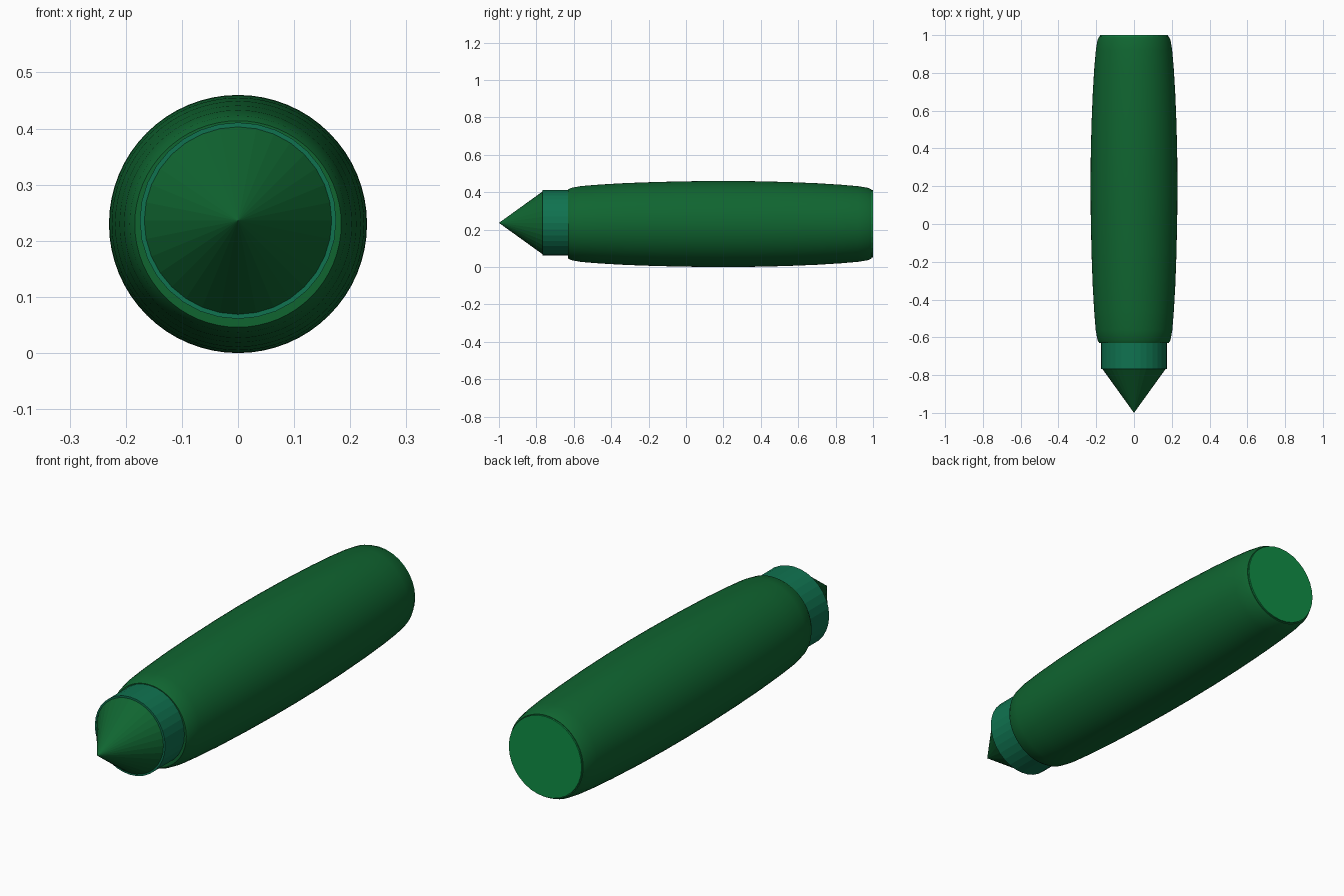
import bpy, bmesh, math

if "Cube" in bpy.data.objects:
    bpy.data.objects.remove(bpy.data.objects["Cube"])


def material(name, rgb):
    mat = bpy.data.materials.new(name)
    mat.diffuse_color = (*rgb, 1)
    mat.use_nodes = True
    mat.node_tree.nodes["Principled BSDF"].inputs["Base Color"].default_value = mat.diffuse_color
    return mat


def lathe(name, profile, centre_z, sides, mat, smooth_angle):
    """Revolve (y, radius) points around a lengthwise axis, capping open ends."""
    bm = bmesh.new()
    rings = []
    for y, r in profile:
        if r == 0:
            rings.append([bm.verts.new((0, y, centre_z))])
            continue
        rings.append([bm.verts.new((r * math.cos(a), y, centre_z + r * math.sin(a)))
                      for a in (2 * math.pi * i / sides for i in range(sides))])
    for a, b in zip(rings, rings[1:]):
        for i in range(sides):
            j = (i + 1) % sides
            if len(a) == 1:
                bm.faces.new((a[0], b[i], b[j]))
            else:
                bm.faces.new((a[i], a[j], b[j], b[i]))
    for ring in (rings[0], rings[-1]):
        if len(ring) > 1:
            bm.faces.new(ring)
    bmesh.ops.recalc_face_normals(bm, faces=bm.faces)
    mesh = bpy.data.meshes.new(name)
    bm.to_mesh(mesh)
    bm.free()
    mesh.materials.append(mat)
    obj = bpy.data.objects.new(name, mesh)
    bpy.context.collection.objects.link(obj)
    bpy.ops.object.select_all(action='DESELECT')
    obj.select_set(True)
    bpy.context.view_layer.objects.active = obj
    if smooth_angle:
        bpy.ops.object.shade_smooth_by_angle(angle=math.radians(smooth_angle))
    return obj


dark_green = material("dark_green", (0.005, 0.13, 0.03))
teal_green = material("teal_green", (0.005, 0.17, 0.08))
bright_green = material("bright_green", (0.005, 0.27, 0.06))

# Barrel: gently bulging body with softened ends
lathe("barrel", [(-0.63, 0.184), (-0.615, 0.193), (-0.56, 0.203), (-0.46, 0.211),
                 (-0.32, 0.219), (-0.15, 0.225), (0.05, 0.229), (0.2, 0.23),
                 (0.35, 0.229), (0.53, 0.225), (0.7, 0.218), (0.83, 0.21),
                 (0.92, 0.202), (0.975, 0.193), (0.993, 0.184)],
      0.23, 64, dark_green, 40)

# End disc on the rear
lathe("end_disc", [(0.95, 0.181), (1.0, 0.181)], 0.231, 32, bright_green, 0)

# Collar between barrel and tip
lathe("collar", [(-0.767, 0.175), (-0.6, 0.175)], 0.236, 32, teal_green, 0)

# Pointed tip
lathe("tip", [(-1.0, 0), (-0.768, 0.167)], 0.236, 32, dark_green, 0)
